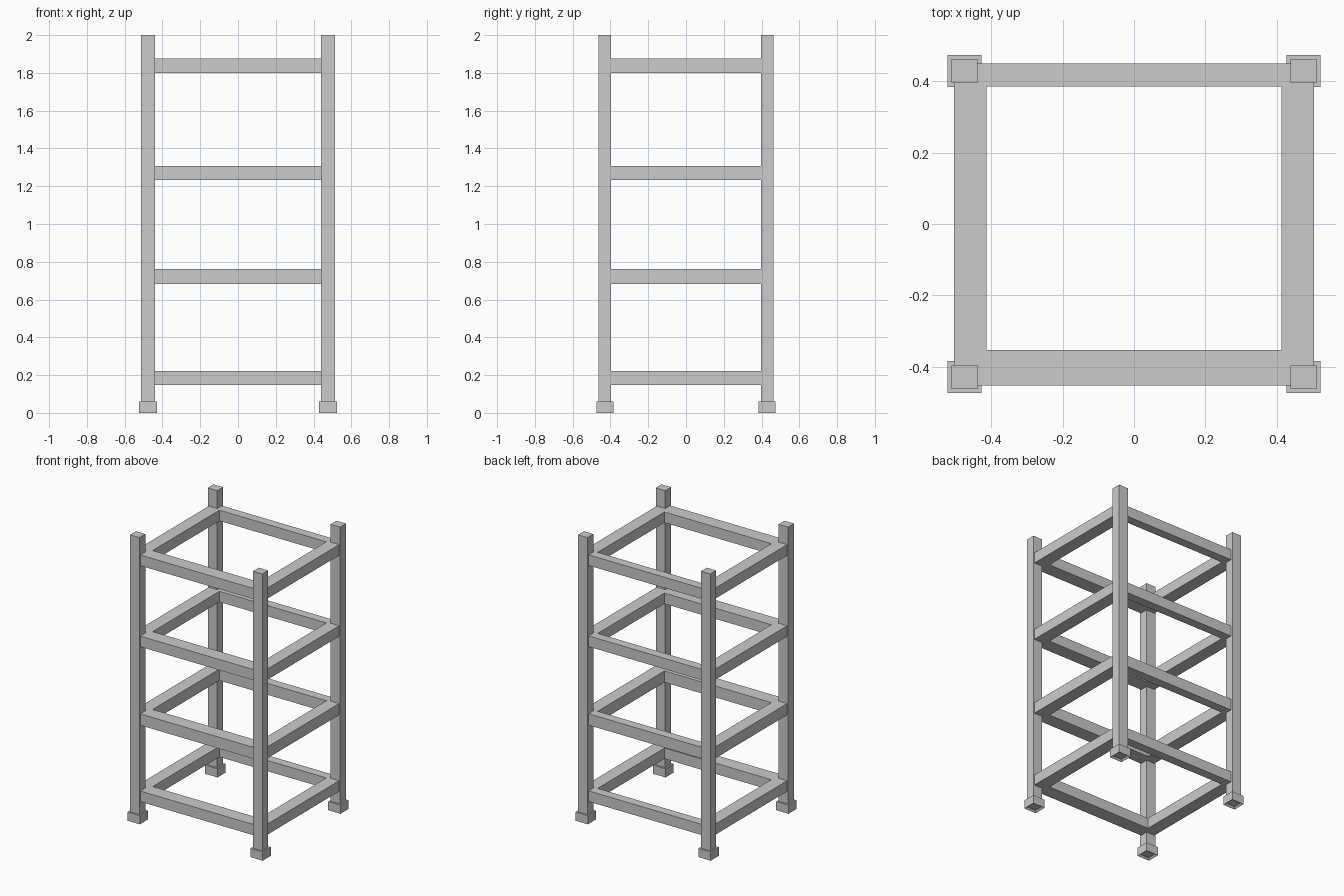
import bpy, bmesh

if "Cube" in bpy.data.objects:
    bpy.data.objects.remove(bpy.data.objects["Cube"])


def finish(name, bm):
    bmesh.ops.recalc_face_normals(bm, faces=bm.faces)
    mesh = bpy.data.meshes.new(name)
    bm.to_mesh(mesh)
    bm.free()
    obj = bpy.data.objects.new(name, mesh)
    bpy.context.collection.objects.link(obj)
    return obj


def box(bm, cx, cy, sx, sy, z0, z1):
    verts = bmesh.ops.create_cube(bm, size=1)["verts"]
    for v in verts:
        v.co.x = cx + v.co.x * sx
        v.co.y = cy + v.co.y * sy
        v.co.z = z0 + (v.co.z + 0.5) * (z1 - z0)


# Four corner posts, each standing in a wider foot with a recessed underside
for side, sx in (("left", -1), ("right", 1)):
    for end, sy in (("front", -1), ("back", 1)):
        cx, cy = sx * 0.476, sy * 0.43
        bm = bmesh.new()
        box(bm, cx, cy, 0.073, 0.065, 0.02, 2.0)
        finish(f"{end}_{side}_post", bm)

        bm = bmesh.new()
        box(bm, cx, cy, 0.095, 0.09, 0.0, 0.061)
        bm.normal_update()
        under = min(bm.faces, key=lambda f: f.calc_center_median().z)
        bmesh.ops.inset_region(bm, faces=[under], thickness=0.017)
        for v in under.verts:
            v.co.z = 0.012
        finish(f"{end}_{side}_foot", bm)

# Mitred rail frames; the front rail is deeper than the back rail
OUTER = [(-0.505, -0.453), (0.505, -0.453), (0.505, 0.45), (-0.505, 0.45)]
INNER = [(-0.414, -0.353), (0.414, -0.353), (0.414, 0.386), (-0.414, 0.386)]
LEVELS = [(0.147, 0.222), (0.682, 0.762), (1.232, 1.307), (1.800, 1.875)]

for n, (z0, z1) in enumerate(LEVELS, 1):
    bm = bmesh.new()
    rings = [[bm.verts.new((x, y, z)) for x, y in loop]
             for loop, z in ((OUTER, z0), (OUTER, z1), (INNER, z1), (INNER, z0))]
    for a, b in zip(rings, rings[1:] + rings[:1]):
        for i in range(4):
            j = (i + 1) % 4
            bm.faces.new((a[i], a[j], b[j], b[i]))
    finish(f"rail_frame_{n}", bm)
